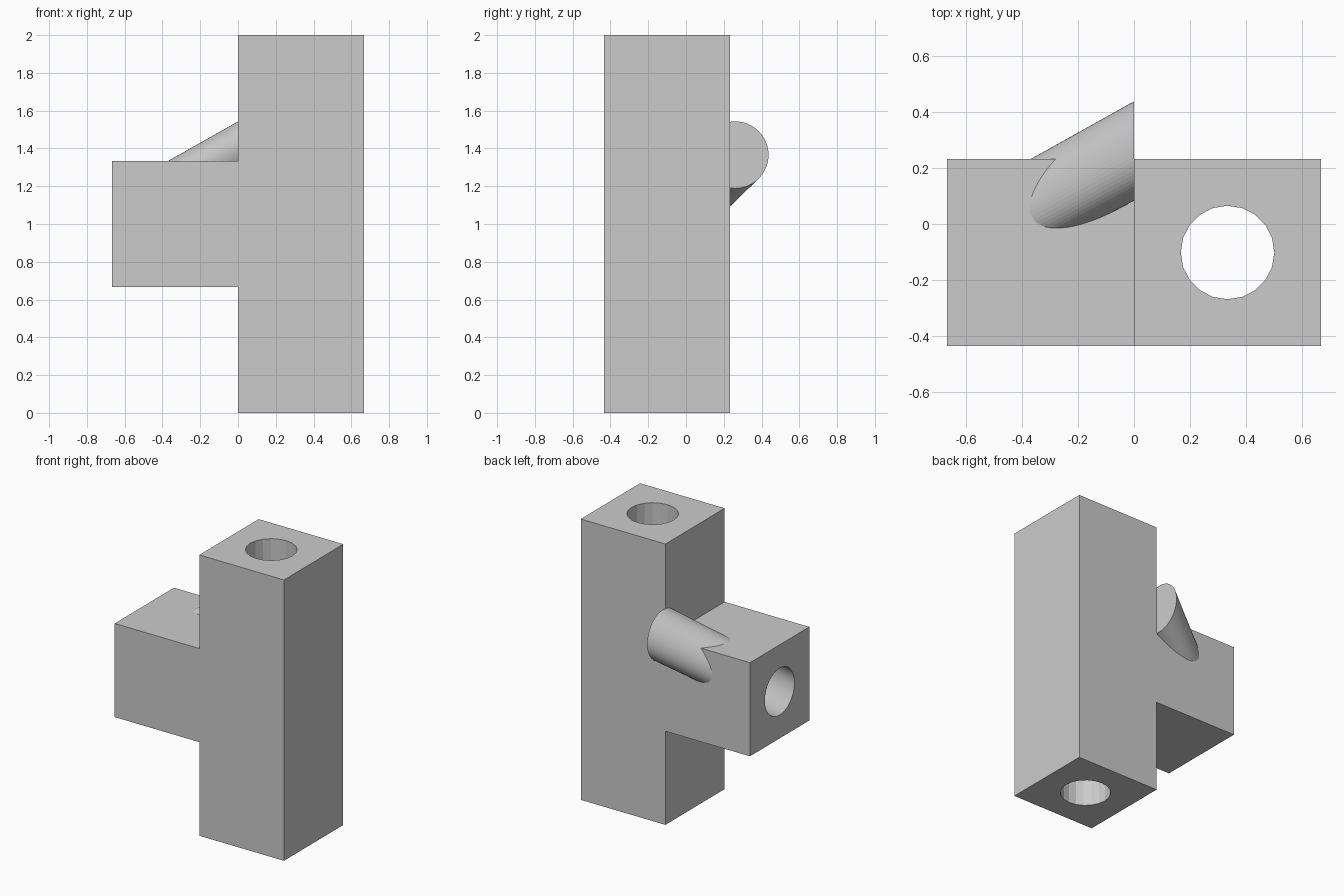
import bpy, bmesh
from math import cos, sin, tau

if "Cube" in bpy.data.objects:
    bpy.data.objects.remove(bpy.data.objects["Cube"])

W = 2 / 3                      # post and arm thickness
Y0, Y1 = -0.435, 0.232         # front and back faces
YC = (Y0 + Y1) / 2             # bore centre line
R = 1 / 6                      # bore radius

bm = bmesh.new()


def ring(points):
    """Vertices joined into a closed edge loop."""
    vs = [bm.verts.new(p) for p in points]
    es = [bm.edges.new((vs[i], vs[(i + 1) % len(vs)])) for i in range(len(vs))]
    return vs, es


def walls(a, b, skip=()):
    """Quads between two vertex rings."""
    n = len(a)
    for i in range(n):
        if i not in skip:
            j = (i + 1) % n
            bm.faces.new((a[i], a[j], b[j], b[i]))


def plate(outer, hole):
    """Flat face with a round hole in it."""
    bmesh.ops.triangle_fill(bm, use_beauty=True, edges=outer[1] + hole[1])


# Post: square rings, with the left side left open where the arm joins
levels = [ring([(0, Y0, z), (W, Y0, z), (W, Y1, z), (0, Y1, z)])
          for z in (0, W, 2 * W, 2)]
for k in range(3):
    walls(levels[k][0], levels[k + 1][0], skip=(3,) if k == 1 else ())

# Vertical bore straight through the post
N = 20
bore = [ring([(W / 2 + R * cos(tau * i / N), YC + R * sin(tau * i / N), z)
              for i in range(N)]) for z in (0, 2)]
walls(bore[0][0], bore[1][0])
plate(levels[0], bore[0])
plate(levels[3], bore[1])

# Side arm grown out of the open side of the post
lo, hi = levels[1][0], levels[2][0]
root = [lo[0], lo[3], hi[3], hi[0]]
arm_end = ring([(-W, v.co.y, v.co.z) for v in root])
walls(root, arm_end[0])

# Slanted blind tunnel from the arm's end, breaking out at the back and top
M = 64


def tunnel_ring(x, y, z, r):
    return ring([(x, y + r * cos(tau * i / M), z + r * sin(tau * i / M))
                 for i in range(M)])


mouth = tunnel_ring(-W, YC, 1.0, R)
inner = tunnel_ring(0, 0.26, 1.366, 0.177)
walls(mouth[0], inner[0])
bm.faces.new(inner[0])
plate(arm_end, mouth)

bmesh.ops.recalc_face_normals(bm, faces=bm.faces[:])
mesh = bpy.data.meshes.new("bored_post_with_arm")
bm.to_mesh(mesh)
bm.free()
bpy.context.collection.objects.link(bpy.data.objects.new("bored_post_with_arm", mesh))
